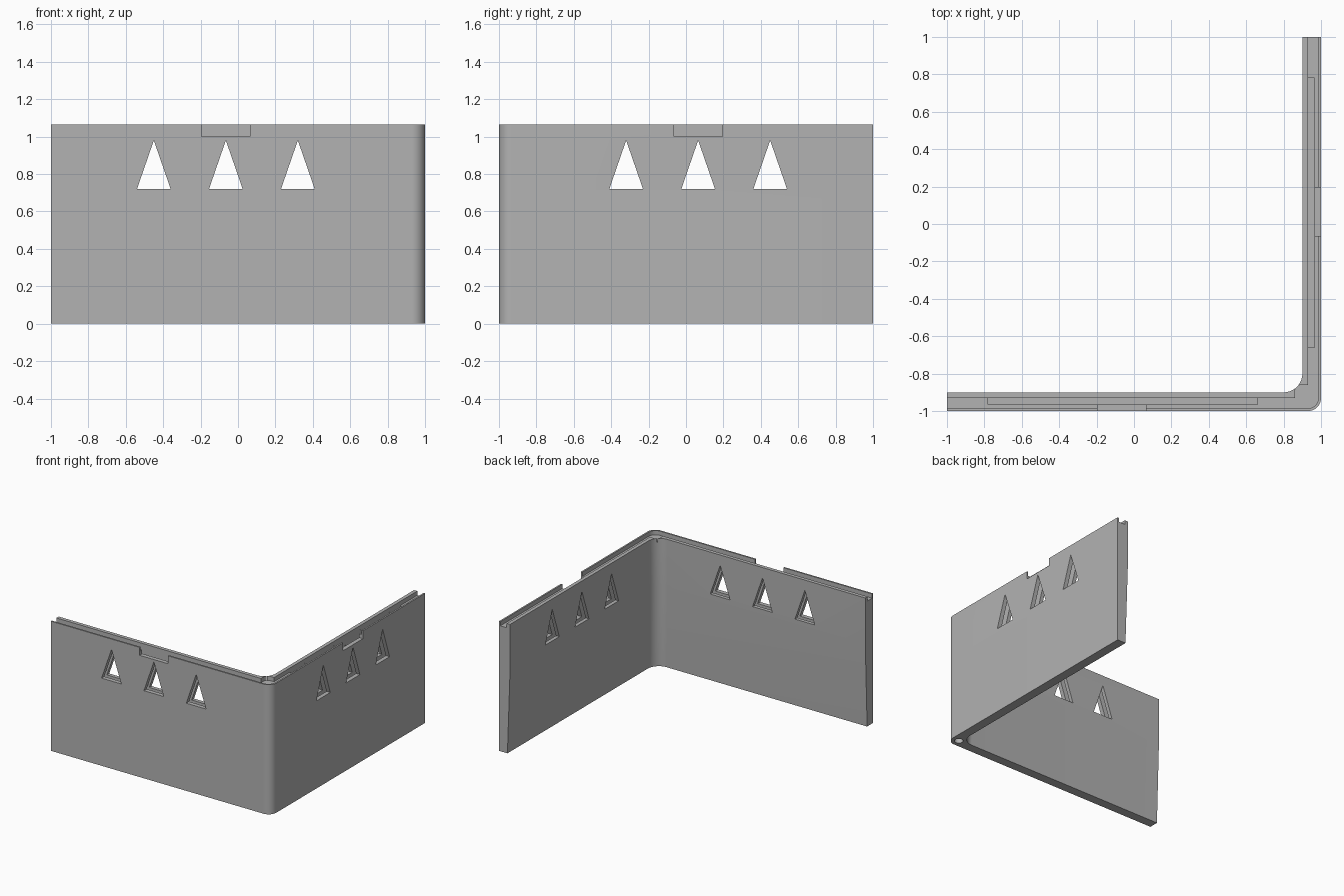
import bpy, bmesh, math

cube = bpy.data.objects.get("Cube")
if cube:
    bpy.data.objects.remove(cube, do_unlink=True)

TOP = 1.065      # wall height
CORNER = 16      # segments in each rounded corner

grey = bpy.data.materials.new("plain grey")
grey.use_nodes = True
colour = (0.45, 0.45, 0.45, 1)
grey.diffuse_color = colour
grey.node_tree.nodes["Principled BSDF"].inputs["Base Color"].default_value = colour


def flip(p):
    """Swap the front arm with the side arm across the corner diagonal."""
    return (-p[1], -p[0], p[2])


def loft(name, rings):
    """Solid through stacked rings of equal length."""
    bm = bmesh.new()
    rows = [[bm.verts.new(p) for p in ring] for ring in rings]
    n = len(rows[0])
    bm.faces.new(rows[0])
    bm.faces.new(rows[-1])
    for a, b in zip(rows, rows[1:]):
        for i in range(n):
            j = (i + 1) % n
            bm.faces.new((a[i], a[j], b[j], b[i]))
    bmesh.ops.recalc_face_normals(bm, faces=bm.faces)
    mesh = bpy.data.meshes.new(name)
    bm.to_mesh(mesh)
    bm.free()
    mesh.materials.append(grey)
    obj = bpy.data.objects.new(name, mesh)
    bpy.context.collection.objects.link(obj)
    return obj


def arc(offset, radius):
    """Rounded turn of a line lying the given distance inside the outer faces."""
    c = 1 - offset - radius
    turns = [-math.pi / 2 + math.pi / 2 * i / CORNER for i in range(CORNER + 1)]
    return [(c + radius * math.cos(t), -c + radius * math.sin(t)) for t in turns]


def outline(outer, inner, end, z):
    """L-shaped strip between an outer and an inner path."""
    o, i = outer[0][1], inner[0][1]
    path = [(-end, o)] + outer + [(-o, end), (-i, end)] + inner[::-1] + [(-end, i)]
    return [(x, y, z) for x, y in path]


def cut(body, cutter):
    cutter.hide_render = True
    mod = body.modifiers.new("cut", "BOOLEAN")
    mod.operation = "DIFFERENCE"
    mod.solver = "EXACT"
    mod.object = cutter
    bpy.ops.object.select_all(action="DESELECT")
    body.select_set(True)
    bpy.context.view_layer.objects.active = body
    bpy.ops.object.modifier_apply(modifier=mod.name)
    bpy.data.objects.remove(cutter, do_unlink=True)


def box(x0, x1, y0, y1, z0, z1):
    return [[(x0, y0, z), (x1, y0, z), (x1, y1, z), (x0, y1, z)] for z in (z0, z1)]


def window(x):
    """Triangular opening through the front arm."""
    return [[(x - 0.09, y, 0.72), (x + 0.09, y, 0.72), (x, y, 0.98)]
            for y in (-1.1, -0.8)]


# Corner wall, thinner at the foot and full thickness around the windows
wall = loft("corner_wall", [
    outline(arc(0, 0.07), arc(thick, 0.1), 1, z)
    for thick, z in ((0.077, 0), (0.1, 0.67), (0.1, TOP))])

# Groove along the top edge, widened at the corner
pocket = [(0.86, -0.93), (0.86, -0.89), (0.87, -0.87), (0.89, -0.86), (0.93, -0.86)]
cut(wall, loft("groove", [outline(arc(0.013, 0.06), pocket, 1.1, z)
                          for z in (1.03, 1.2)]))

# Panel slots, finger notches and windows on both arms
parts = [("panel_slot", box(-0.78, 0.66, -0.965, -0.9301, 0.68, 1.2)),
         ("finger_notch", box(-0.195, 0.063, -1.1, -0.9649, 1.0, 1.2))]
parts += [("window", window(x)) for x in (-0.45, -0.065, 0.32)]
for name, rings in parts:
    cut(wall, loft(name, rings))
    cut(wall, loft(name, [[flip(p) for p in ring] for ring in rings]))

# Blind pin hole under the corner
cut(wall, loft("pin_hole", [
    [(0.937 + 0.033 * math.cos(a), -0.937 + 0.033 * math.sin(a), z)
     for a in (math.tau * i / 24 for i in range(24))] for z in (-0.1, 0.15)]))

bpy.ops.object.select_all(action="DESELECT")
wall.select_set(True)
bpy.context.view_layer.objects.active = wall
bpy.ops.object.shade_smooth_by_angle(angle=math.radians(30))
